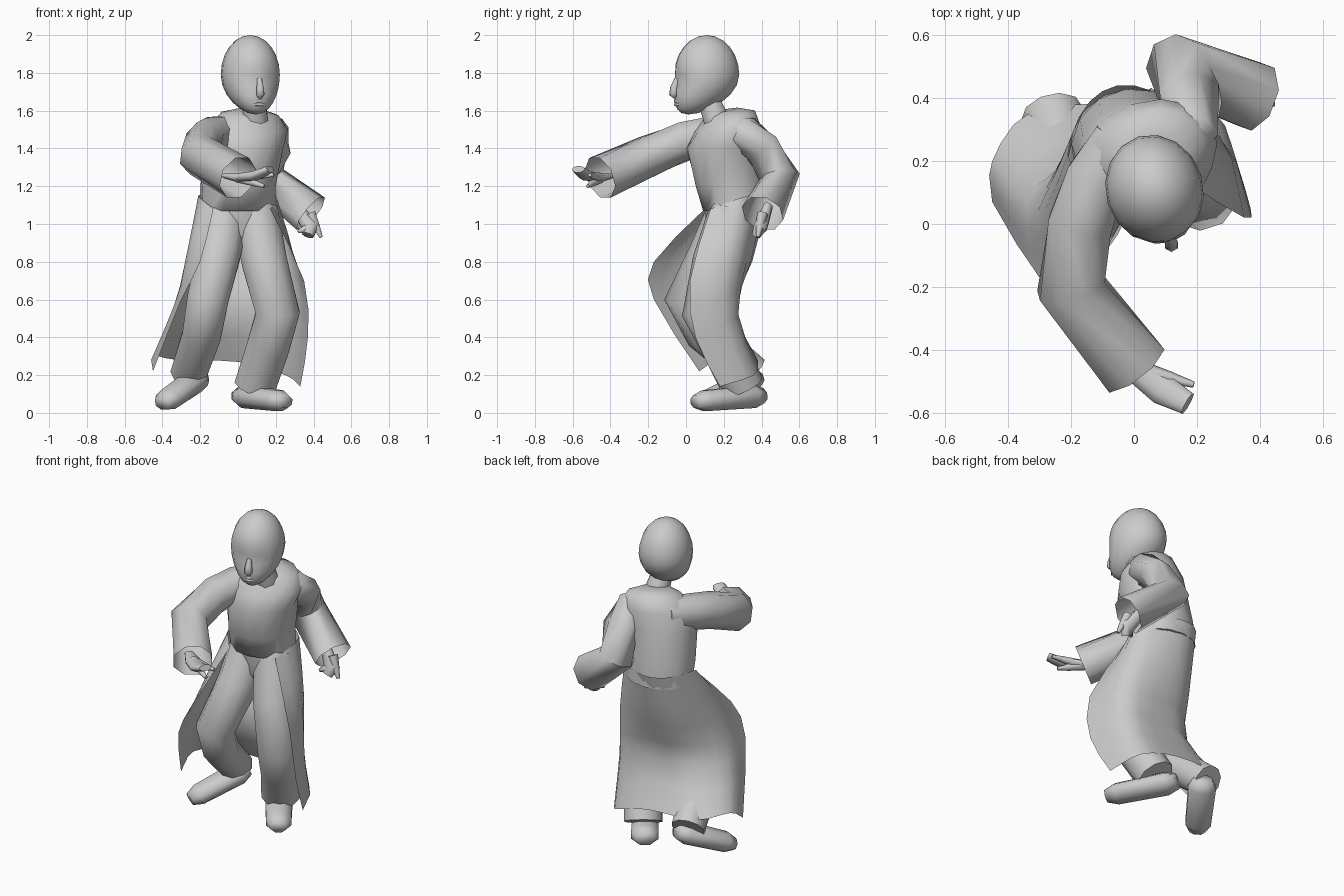
import bpy, bmesh
from math import cos, sin, tau, radians
from mathutils import Vector, Matrix

default_cube = bpy.data.objects.get("Cube")
if default_cube:
    bpy.data.objects.remove(default_cube)

grey = bpy.data.materials.new("plain_grey")
grey.use_nodes = True
TONE = (.6, .6, .6, 1)
grey.diffuse_color = TONE
grey.node_tree.nodes["Principled BSDF"].inputs["Base Color"].default_value = TONE

UPWARD = Vector((0, 0, 1))
BACKWARD = Vector((0, 1, 0))


def finish(name, bm, angle):
    """Turn a bmesh into a smooth shaded grey object."""
    bmesh.ops.recalc_face_normals(bm, faces=bm.faces)
    mesh = bpy.data.meshes.new(name)
    bm.to_mesh(mesh)
    bm.free()
    mesh.materials.append(grey)
    part = bpy.data.objects.new(name, mesh)
    bpy.context.collection.objects.link(part)
    bpy.ops.object.select_all(action='DESELECT')
    part.select_set(True)
    bpy.context.view_layer.objects.active = part
    bpy.ops.object.shade_smooth_by_angle(angle=radians(angle))


def loft(name, rows, closed=True, open_end=False, angle=75):
    """Skin a list of rows that all have the same number of points."""
    bm = bmesh.new()
    grid = [[bm.verts.new(point) for point in row] for row in rows]
    count = len(grid[0])
    for upper, lower in zip(grid, grid[1:]):
        for i in range(count if closed else count - 1):
            j = (i + 1) % count
            bm.faces.new((upper[i], upper[j], lower[j], lower[i]))
    if closed:
        bm.faces.new(grid[0])
        if not open_end:
            bm.faces.new(grid[-1])
    finish(name, bm, angle)


def ellipse(centre, across, along, sides):
    """Ring of points around a centre, spanned by two half-axes."""
    angles = [tau * (k + .5) / sides for k in range(sides)]
    return [centre + across * cos(a) + along * sin(a) for a in angles]


def tube(name, path, start, end, flat=1, up=UPWARD, sides=8, rounded=False, open_end=False):
    """Tapering tube along a path; flat squashes it, rounded shrinks its ends."""
    points = [Vector(p) for p in path]
    last = len(points) - 1
    rows = []
    for i, point in enumerate(points):
        ahead = (points[min(i + 1, last)] - point).normalized()
        behind = (point - points[max(i - 1, 0)]).normalized()
        tangent = (ahead + behind).normalized()
        side = tangent.cross(up).normalized()
        radius = start + (end - start) * i / last
        if rounded and i in (0, last):
            radius *= .65
        rows.append(ellipse(point, side * radius, side.cross(tangent) * radius * flat, sides))
    loft(name, rows, open_end=open_end)


def refine(points, steps):
    """Add points to a row along a smooth curve through it."""
    pts = [Vector(p) for p in points]
    pts = [pts[0] * 2 - pts[1]] + pts + [pts[-1] * 2 - pts[-2]]
    curve = []
    for before, a, b, after in zip(pts, pts[1:], pts[2:], pts[3:]):
        slope_a, slope_b = (b - before) / 2, (after - a) / 2
        for step in range(steps):
            t = step / steps
            ease = t * t * (3 - 2 * t)
            curve.append(a.lerp(b, ease) + slope_a * t * (1 - t) ** 2 - slope_b * t * t * (1 - t))
    return curve + [pts[-2]]


def body(name, rings):
    """Rings of height, centre and half-widths, turning towards the shoulders."""
    rows = []
    for height, x, y, wide, deep in rings:
        turn = Matrix.Rotation(radians(40) * max(0, height - 1), 3, 'Z')
        collar_rise = Vector((0, 0, max(0, height - 1.4)))
        across = turn @ Vector((wide, 0, 0))
        along = (turn @ BACKWARD + collar_rise) * deep
        rows.append(ellipse(Vector((x, y, height)), across, along, sides=14))
    loft(name, rows)


# Torso and trouser seat
body("torso", [
    (1.07, 0, .26, .2, .17),
    (1.2, 0, .24, .2, .19),
    (1.4, .03, .2, .21, .2),
    (1.5, .05, .22, .22, .17),
    (1.58, .06, .23, .16, .13),
    (1.6, .07, .2, .08, .08),
])
body("trouser_seat", [(.88, .02, .22, .05, .08), (.95, .01, .23, .17, .12), (1.08, 0, .26, .19, .16)])

# Coat skirt, open at the front: folds from the left edge round to the right edge
coat_folds = [
    [(.17, .13, 1.08), (.35, .02, .7), (.37, .05, .4), (.33, .18, .14)],
    [(.2, .33, 1.15), (.27, .28, .8), (.28, .26, .5), (.25, .36, .2)],
    [(0, .44, 1.15), (0, .35, .8), (0, .26, .55), (0, .38, .27)],
    [(-.14, .39, 1.15), (-.18, .28, .8), (-.19, .22, .55), (-.32, .36, .28)],
    [(-.21, .22, 1.15), (-.28, .05, .8), (-.34, .06, .55), (-.45, .2, .3)],
    [(-.13, .1, 1.08), (-.2, -.17, .8), (-.3, -.17, .6), (-.45, .07, .22)],
]
lengths = [refine(fold, steps=2) for fold in coat_folds]
loft("coat_skirt", [refine(row, steps=3) for row in zip(*lengths)], closed=False)

# Trouser legs
right_hem = Vector((-.26, .35, .21))
left_hem = Vector((.09, .3, .14))
tube("right_leg", [(-.07, .24, 1.06), (-.1, .14, .85), (-.16, 0, .6), (-.19, .1, .42), right_hem],
     start=.13, end=.1, up=BACKWARD, sides=10)
tube("left_leg", [(.09, .25, 1.06), (.14, .16, .8), (.21, .1, .53), (.16, .2, .35), left_hem],
     start=.13, end=.115, up=BACKWARD, sides=10)

# Shoes, the right heel lifted
for name, heel, toe in [("left_shoe", (.01, .4, .09), (.25, .05, .06)),
                        ("right_shoe", (-.2, .38, .19), (-.4, .09, .05))]:
    heel, toe = Vector(heel), Vector(toe)
    path = [heel.lerp(toe, share) for share in (0, .15, .5, .85, 1)]
    tube(name, path, start=.09, end=.075, flat=.75, rounded=True)

# Arms with wide open sleeves
right_cuff = Vector((0, -.455, 1.245))
left_cuff = Vector((.385, .405, 1.055))
tube("right_arm", [(-.04, .26, 1.48), (-.12, .14, 1.47), (-.17, 0, 1.44), (-.2, -.2, 1.36), right_cuff],
     start=.1, end=.12, open_end=True)
tube("left_arm", [(.1, .24, 1.5), (.18, .31, 1.48), (.18, .4, 1.4), (.14, .495, 1.25), left_cuff],
     start=.09, end=.115, open_end=True)

# Hands: a flat reaching palm on the right, a loose hanging one on the left
right_wrist = right_cuff + Vector((-.07, .06, .01))
right_knuckles = right_cuff + Vector((.09, -.07, .01))
tube("right_palm", [right_wrist, right_cuff, right_knuckles, (.17, -.57, 1.29)],
     start=.04, end=.06, flat=.5, rounded=True)
left_wrist = left_cuff + Vector((-.08, .03, .04))
left_knuckles = left_cuff + Vector((0, -.01, -.07))
tube("left_palm", [left_wrist, left_knuckles, (.37, .37, .94)],
     start=.05, end=.05, flat=.8, up=BACKWARD, rounded=True)
for name, root, tip in [("right_finger", right_cuff, (.19, -.51, 1.26)),
                        ("right_thumb", right_cuff, (.14, -.52, 1.2)),
                        ("left_finger", left_cuff, (.44, .38, .93)),
                        ("left_thumb", left_knuckles, (.32, .36, .96))]:
    tube(name, [root, root.lerp(Vector(tip), .6), tip], start=.03, end=.01, up=BACKWARD, sides=6)

# Neck
tube("neck", [(.09, .18, 1.5), (.09, .15, 1.58), (.08, .11, 1.68)],
     start=.08, end=.06, up=BACKWARD)

# Head: a ball narrowed to a chin, turned a little to the left
head_turn = Matrix.Translation((.065, .11, 1.79)) @ Matrix.Rotation(radians(17), 4, 'Z')
bm = bmesh.new()
bmesh.ops.create_uvsphere(bm, u_segments=16, v_segments=12, radius=1)
for vert in bm.verts:
    x, y, z = vert.co
    jaw = max(0, -z) ** 2
    eye_socket = .02 if y < -.5 and .2 < abs(x) < .6 and -.3 < z < .1 else 0
    vert.co = head_turn @ Vector((x * .155 * (1 - jaw * .1), y * .175 - jaw * .1 + eye_socket, z * .21))
finish("head", bm, angle=50)


def on_face(x, y, z):
    return head_turn @ Vector((x, y, z))


# Nose and lips
tube("nose", [on_face(0, -.165, -.02), on_face(0, -.18, -.07), on_face(0, -.185, -.1), on_face(0, -.17, -.115)],
     start=.02, end=.025, up=BACKWARD, sides=6, rounded=True)
for name, drop in [("upper_lip", -.14), ("lower_lip", -.157)]:
    tube(name, [on_face(x, -.173 + abs(x) / 2, drop) for x in (-.03, 0, .03)],
         start=.01, end=.01, sides=6, rounded=True)
